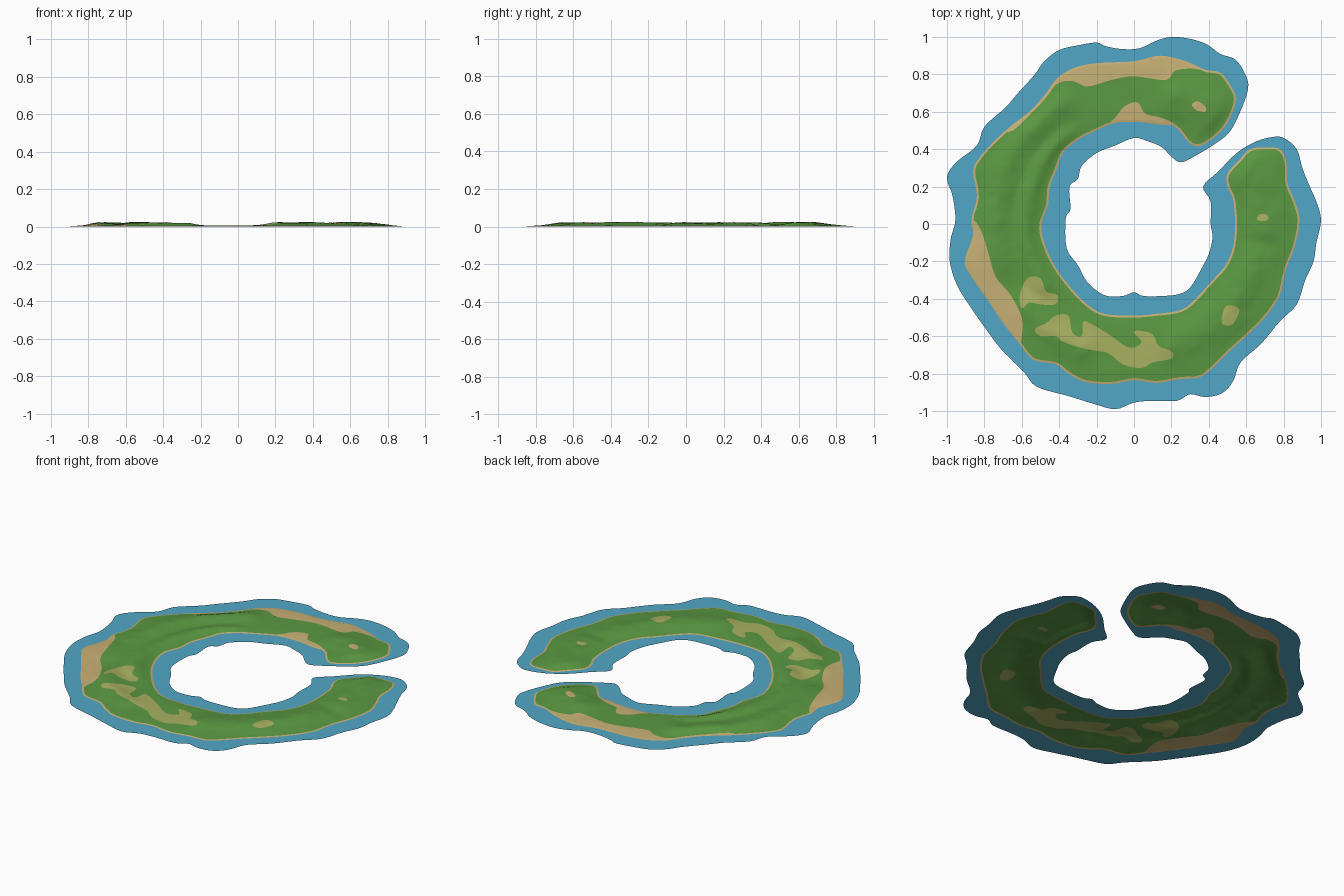
import bpy, math
from mathutils import Vector, noise, kdtree, geometry


def material(name, rgb):
    m = bpy.data.materials.new(name)
    m.diffuse_color = (*rgb, 1)
    return m


WATER = material("shallow_water", (0.085, 0.39, 0.57))
GRASS = material("grass", (0.105, 0.32, 0.055))
SAND = material("sand", (0.58, 0.44, 0.18))
DRY = material("dry_grass", (0.40, 0.44, 0.12))


def smooth_loop(pts, steps=4):
    """Closed Catmull-Rom curve, returned counter-clockwise."""
    p = [Vector(q) for q in pts]
    n, out = len(p), []
    for i in range(n):
        a, b, c, d = p[i - 1], p[i], p[(i + 1) % n], p[(i + 2) % n]
        for k in range(steps):
            t = k / steps
            out.append(0.5 * (2 * b + (c - a) * t + (2 * a - 5 * b + 4 * c - d) * t * t
                              + (3 * b - a - 3 * c + d) * t ** 3))
    area = sum(out[i - 1].cross(out[i]) for i in range(len(out)))
    return out if area > 0 else out[::-1]


# Water shelf outline: outer shore, then the channel end and the lagoon
water_outer = [
    (.61, .72), (.59, .81), (.54, .88), (.46, .91), (.39, .96), (.30, .99), (.20, 1), (.12, .98),
    (.03, .94), (-.06, .935), (-.15, .95), (-.2, .97), (-.3, .955), (-.4, .93), (-.48, .87),
    (-.53, .80), (-.62, .70), (-.69, .62), (-.80, .52), (-.84, .42), (-.95, .33), (-1, .25),
    (-.97, .15), (-.955, .02), (-.98, -.08), (-.985, -.2), (-.945, -.33), (-.87, -.45),
    (-.8, -.55), (-.71, -.67), (-.59, -.79), (-.52, -.87), (-.35, -.92), (-.22, -.96),
    (-.1, -.99), (0, -.955), (.1, -.945), (.23, -.945), (.3, -.91), (.38, -.925), (.47, -.905),
    (.53, -.84), (.57, -.74), (.68, -.64), (.78, -.52), (.87, -.43), (.915, -.3), (.96, -.2),
    (.975, -.1), (1, .02), (.975, .12), (.94, .2), (.90, .3), (.87, .4), (.8, .46)]
water_inner = [
    (.74, .465), (.65, .44), (.55, .38), (.45, .28), (.37, .2), (.41, .12), (.41, 0), (.42, -.07),
    (.40, -.16), (.36, -.24), (.30, -.34), (.24, -.375), (.15, -.385), (.05, -.385), (0, -.365),
    (-.06, -.385), (-.16, -.38), (-.25, -.31), (-.3, -.22), (-.36, -.13), (-.365, .03),
    (-.34, .08), (-.345, .2), (-.30, .24), (-.28, .31), (-.2, .38), (-.1, .42), (0, .46),
    (.08, .44), (.15, .41), (.2, .36), (.25, .33), (.32, .36), (.42, .42), (.5, .48), (.55, .56)]
# Land outline
land_outer = [
    (.545, .67), (.51, .75), (.46, .81), (.38, .825), (.28, .87), (.14, .9), (0, .87), (-.2, .86),
    (-.32, .835), (-.41, .78), (-.47, .7), (-.55, .61), (-.65, .53), (-.74, .45), (-.83, .35),
    (-.86, .28), (-.84, .15), (-.87, .02), (-.86, -.06), (-.905, -.2), (-.87, -.28), (-.78, -.41),
    (-.70, -.53), (-.62, -.63), (-.54, -.725), (-.42, -.75), (-.35, -.8), (-.26, -.845),
    (-.12, -.855), (0, -.835), (.12, -.85), (.24, -.83), (.35, -.82), (.42, -.77), (.5, -.69),
    (.6, -.6), (.7, -.5), (.78, -.38), (.81, -.25), (.86, -.12), (.885, .02), (.86, .12),
    (.82, .22), (.815, .33), (.78, .4)]
land_inner = [
    (.7, .41), (.62, .40), (.57, .35), (.5, .27), (.5, .2), (.53, .13), (.54, 0), (.53, -.12),
    (.49, -.22), (.42, -.3), (.33, -.4), (.25, -.46), (.12, -.48), (0, -.49), (-.16, -.48),
    (-.25, -.43), (-.33, -.35), (-.42, -.23), (-.48, -.1), (-.495, 0), (-.46, .1), (-.45, .2),
    (-.41, .3), (-.38, .38), (-.3, .45), (-.2, .5), (-.1, .54), (.03, .545), (.14, .53),
    (.22, .52), (.3, .43), (.36, .42), (.45, .48), (.51, .56)]
# Beaches (they run past the shore and are clipped by the land)
beaches = [
    [(.46, .81), (.32, .83), (.22, .82), (.17, .77), (0, .79), (-.12, .77), (-.25, .735),
     (-.33, .765), (-.41, .75), (-.47, .675), (-.55, .59), (-.67, .49), (-.7, .6), (-.4, .95),
     (.1, 1), (.4, .95)],
    [(-.15, .52), (-.1, .57), (-.05, .63), (.02, .65), (.06, .59), (.14, .57), (.22, .53),
     (.2, .48), (0, .48), (-.15, .47)],
    [(-.9, .02), (-.83, -.01), (-.78, -.15), (-.74, -.28), (-.66, -.38), (-.6, -.5), (-.6, -.6),
     (-.64, -.68), (-.85, -.5), (-1, -.2)],
    [(.31, .64), (.34, .655), (.38, .63), (.38, .6), (.33, .61)]]
# Dry grass patches
dry_patches = [
    [(-.61, -.38), (-.57, -.29), (-.5, -.29), (-.47, -.36), (-.41, -.38), (-.42, -.43),
     (-.5, -.43), (-.56, -.42), (-.6, -.45)],
    [(-.53, -.56), (-.47, -.53), (-.42, -.49), (-.35, -.49), (-.33, -.58), (-.28, -.6),
     (-.27, -.52), (-.2, -.55), (-.12, -.6), (-.05, -.65), (0, -.66), (.04, -.63), (0, -.58),
     (.03, -.57), (.1, -.59), (.13, -.65), (.2, -.68), (.2, -.72), (.1, -.74), (.04, -.77),
     (-.06, -.75), (-.14, -.69), (-.25, -.67), (-.38, -.63), (-.42, -.6), (-.5, -.6)],
    [(.47, -.53), (.49, -.44), (.56, -.45), (.55, -.5), (.52, -.54)],
    [(.66, .02), (.67, .05), (.71, .05), (.715, .02)]]

loops = [smooth_loop(l) for l in [water_outer + water_inner, land_outer + land_inner]
         + beaches + dry_patches]
land = loops[1]

# Distance to the shore
shore = [land[i].lerp(land[(i + 1) % len(land)], k / 4) for i in range(len(land)) for k in range(4)]
tree = kdtree.KDTree(len(shore))
for i, s in enumerate(shore):
    tree.insert((s.x, s.y, 0), i)
tree.balance()


def shore_dist(x, y):
    return tree.find((x, y, 0))[2]


def ease(t):
    t = max(0, min(1, t))
    return t * t * (3 - 2 * t)


# Hills as arcs: radius, start angle, end angle, half width, height
HILLS = [(.74, 122, 195, .07, .017), (.58, 130, 212, .055, .015), (.72, 56, 71, .10, .018),
         (.72, 220, 246, .07, .015), (.68, 288, 345, .09, .017), (.69, 358, 388, .10, .015)]


def height(x, y):
    d = shore_dist(x, y)
    r, a = math.hypot(x, y), math.degrees(math.atan2(y, x))
    hill = 0
    for hr, a0, a1, w, h in HILLS:
        off = abs((a - (a0 + a1) / 2 + 180) % 360 - 180) - (a1 - a0) / 2
        along = math.radians(max(0, off)) * r
        hill = max(hill, h * math.exp(-((r - hr) / w) ** 2 - (along / .08) ** 2))
    rough = 1 + .25 * noise.noise(Vector((x * 9, y * 9, 3))) + .12 * noise.noise(Vector((x * 25, y * 25, 7)))
    return .002 * ease(d / .012) + (.003 * ease(d / .07) + hill * ease(d / .075)) * rough


# Triangulate all outlines together with a fine grid of terrain points
points, edges, faces = [], [], []
for loop in loops:
    base = len(points)
    points += loop
    faces.append(list(range(base, base + len(loop))))
base, n = len(points), len(land)
for i in range(n):      # thin sand rim along the shore
    t = (land[(i + 1) % n] - land[i - 1]).normalized()
    points.append(land[i] + Vector((-t.y, t.x)) * .011)
    edges.append((base + i, base + (i + 1) % n))
STEP = .016
for i in range(-58, 59):
    for j in range(-58, 59):
        x, y = (i + .5 * (j % 2)) * STEP, j * STEP
        if .4 < math.hypot(x, y) < .94 and shore_dist(x, y) > .004:
            points.append(Vector((x, y)))
verts, _, tris, _, _, owners = geometry.delaunay_2d_cdt(points, edges, faces, 0, 1e-5, True)


def build(name, picked, mats, z_of):
    """Mesh object from (triangle, material index) pairs."""
    used = sorted({v for t, _ in picked for v in t})
    remap = {v: k for k, v in enumerate(used)}
    me = bpy.data.meshes.new(name)
    me.from_pydata([(verts[v].x, verts[v].y, z_of(verts[v].x, verts[v].y)) for v in used], [],
                   [[remap[v] for v in t] for t, _ in picked])
    for m in mats:
        me.materials.append(m)
    for poly, (_, mi) in zip(me.polygons, picked):
        poly.material_index = mi
        poly.use_smooth = True
    ob = bpy.data.objects.new(name, me)
    bpy.context.collection.objects.link(ob)


shelf, island = [], []
for t, own in zip(tris, owners):
    own = set(own)
    if 1 in own:
        c = (verts[t[0]] + verts[t[1]] + verts[t[2]]) / 3
        if own & set(range(2, 2 + len(beaches))) or shore_dist(c.x, c.y) < .0105:
            island.append((t, 1))
        else:
            island.append((t, 2 if max(own) >= 2 + len(beaches) else 0))
    elif 0 in own:
        shelf.append((t, 0))

build("water_shelf", shelf, [WATER], lambda x, y: 0)
build("island_terrain", island, [GRASS, SAND, DRY], height)
